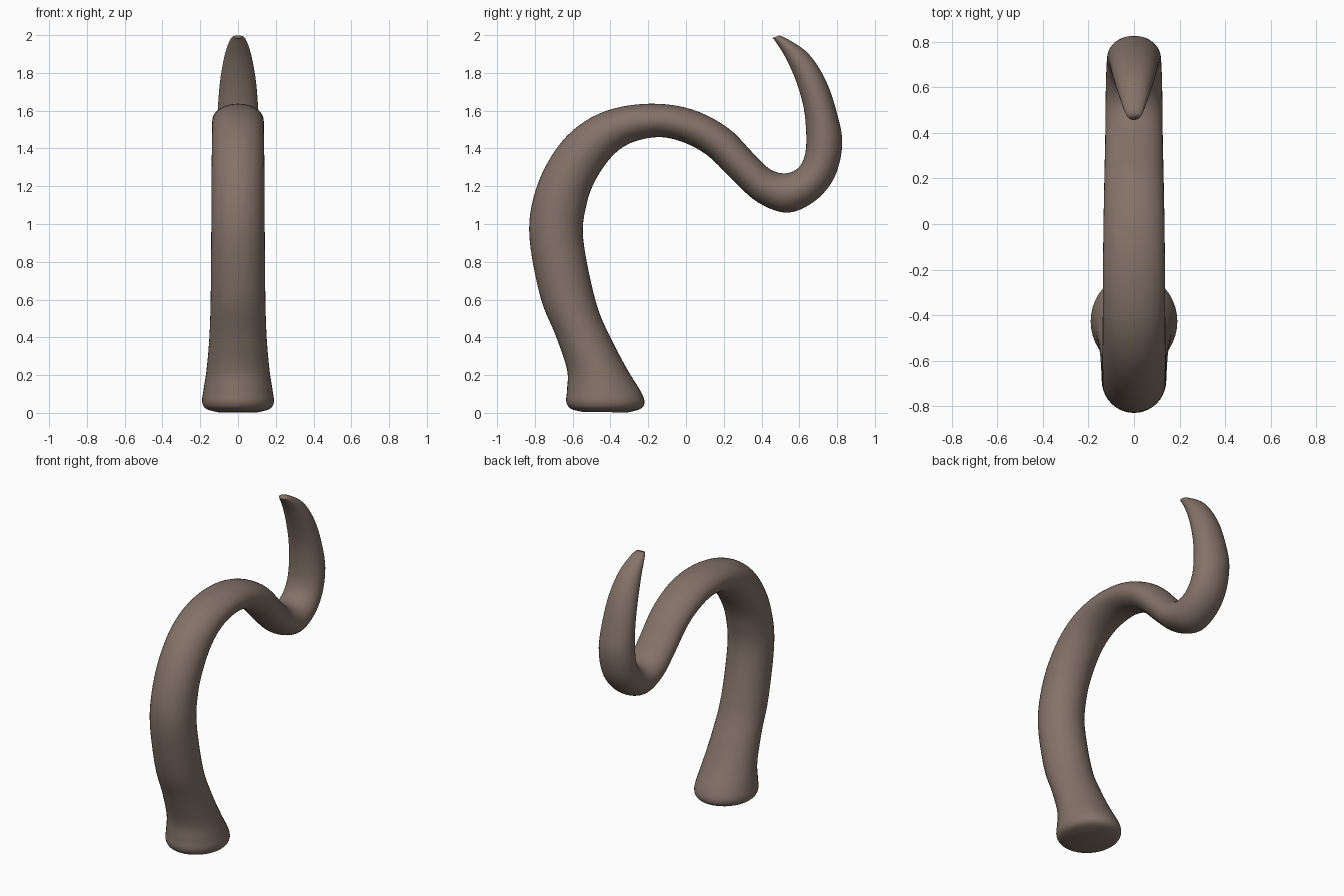
import bpy, bmesh
from math import cos, sin, pi
from mathutils import Vector

if "Cube" in bpy.data.objects:
    bpy.data.objects.remove(bpy.data.objects["Cube"])

# Cross-sections along the bend: outer edge (y, z), inner edge (y, z), half width in x
STATIONS = [
    (-.55, .006, -.31, .002, .11),
    (-.61, .022, -.24, .022, .17),
    (-.634, .06, -.22, .06, .19),
    (-.63, .12, -.243, .12, .183),
    (-.63, .23, -.305, .22, .167),
    (-.69, .41, -.39, .38, .152),
    (-.77, .61, -.475, .58, .145),
    (-.828, .92, -.544, .92, .142),
    (-.81, 1.13, -.525, 1.11, .14),
    (-.73, 1.33, -.475, 1.24, .14),
    (-.60, 1.495, -.39, 1.36, .138),
    (-.42, 1.60, -.29, 1.43, .137),
    (-.19, 1.637, -.15, 1.46, .136),
    (.03, 1.607, -.02, 1.435, .134),
    (.22, 1.51, .115, 1.362, .131),
    (.36, 1.37, .255, 1.225, .128),
    (.445, 1.29, .38, 1.115, .126),
    (.525, 1.268, .535, 1.06, .125),
    (.592, 1.295, .68, 1.12, .123),
    (.628, 1.36, .785, 1.245, .12),
    (.637, 1.46, .827, 1.42, .117),
    (.624, 1.61, .801, 1.58, .108),
    (.585, 1.75, .74, 1.76, .095),
    (.53, 1.875, .65, 1.90, .072),
    (.475, 1.965, .545, 1.975, .045),
    (.457, 1.985, .495, 1.998, .028),
]
SIDES, STEPS = 40, 5


def catmull(p0, p1, p2, p3, t):
    return [0.5 * (2*b + (c - a)*t + (2*a - 5*b + 4*c - d)*t*t + (3*b - a - 3*c + d)*t**3)
            for a, b, c, d in zip(p0, p1, p2, p3)]


def loft(name, stations):
    pts = [stations[0]] + stations + [stations[-1]]
    sections = [catmull(*pts[i:i + 4], s / STEPS)
                for i in range(len(stations) - 1) for s in range(STEPS)]
    sections.append(stations[-1])
    bm = bmesh.new()
    rings = []
    for oy, oz, iy, iz, w in sections:
        outer, inner = Vector((0, oy, oz)), Vector((0, iy, iz))
        mid, half = (outer + inner) / 2, (outer - inner) / 2
        rings.append([bm.verts.new(mid + half * cos(a) + Vector((w * sin(a), 0, 0)))
                      for a in (2 * pi * k / SIDES for k in range(SIDES))])
    for a, b in zip(rings, rings[1:]):
        for k in range(SIDES):
            n = (k + 1) % SIDES
            bm.faces.new((a[k], a[n], b[n], b[k]))
    bm.faces.new(rings[0])
    bm.faces.new(rings[-1])
    bmesh.ops.recalc_face_normals(bm, faces=bm.faces)
    for f in bm.faces:
        f.smooth = True
    mesh = bpy.data.meshes.new(name)
    bm.to_mesh(mesh)
    bm.free()
    obj = bpy.data.objects.new(name, mesh)
    bpy.context.collection.objects.link(obj)
    return obj


# Curved tapering trunk with flared foot and upturned tip
trunk = loft("curved_trunk", STATIONS)
mat = bpy.data.materials.new("brown_skin")
mat.diffuse_color = (0.23, 0.17, 0.14, 1)
mat.use_nodes = True
mat.node_tree.nodes["Principled BSDF"].inputs["Base Color"].default_value = mat.diffuse_color
trunk.data.materials.append(mat)
